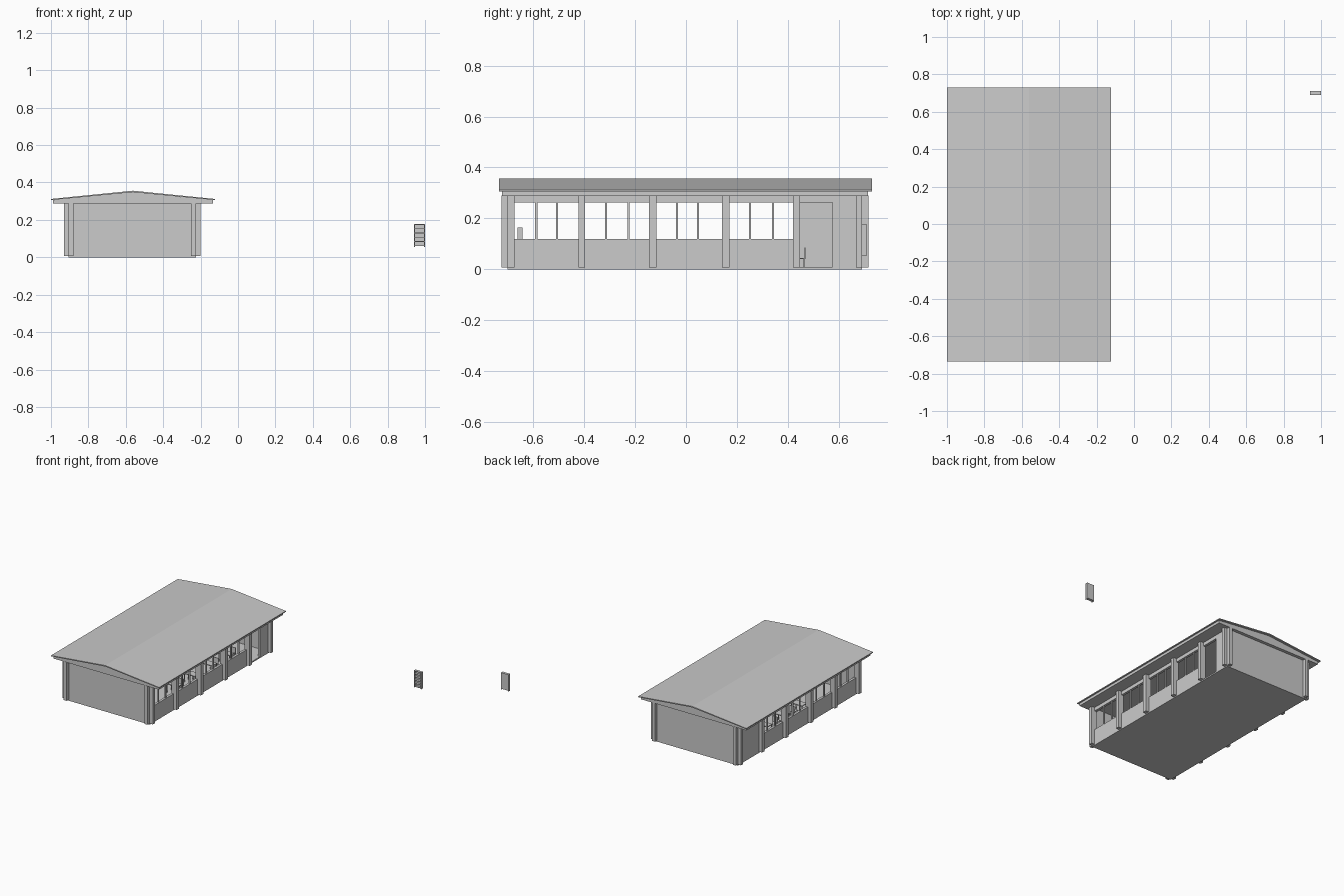
import bpy

if "Cube" in bpy.data.objects:
    bpy.data.objects.remove(bpy.data.objects["Cube"])

CX = -0.565          # building centre line
CY = -0.004
HX, HY = 0.34, 0.696  # half size of wall shell
T = 0.018            # wall thickness


def build(name, verts, faces):
    me = bpy.data.meshes.new(name)
    me.from_pydata(verts, [], faces)
    ob = bpy.data.objects.new(name, me)
    bpy.context.collection.objects.link(ob)
    return ob


def boxes(name, items):
    """One object from (x0, x1, y0, y1, z0, z1) boxes."""
    vs, fs = [], []
    for x0, x1, y0, y1, z0, z1 in items:
        x0, x1 = sorted((x0, x1))
        y0, y1 = sorted((y0, y1))
        n = len(vs)
        vs += [(x, y, z) for z in (z0, z1) for x, y in
               ((x0, y0), (x1, y0), (x1, y1), (x0, y1))]
        fs += [[n + i for i in f] for f in
               ((3, 2, 1, 0), (4, 5, 6, 7), (0, 1, 5, 4),
                (1, 2, 6, 5), (2, 3, 7, 6), (3, 0, 4, 7))]
    return build(name, vs, fs)


def extrude_y(name, profile, y0, y1):
    """Prism from an anticlockwise x-z profile."""
    n = len(profile)
    vs = [(x, y, z) for y in (y0, y1) for x, z in profile]
    fs = [list(range(n)), list(range(2 * n - 1, n - 1, -1))]
    fs += [[(i + 1) % n, i, i + n, (i + 1) % n + n] for i in range(n)]
    return build(name, vs, fs)


# Floor slab
boxes("floor_slab", [(CX - HX, CX + HX, CY - HY, CY + HY, 0.0, 0.01)])

# Solid end walls
for nm, s in (("front_wall", -1), ("back_wall", 1)):
    boxes(nm, [(CX - HX, CX + HX, CY + s * HY, CY + s * (HY - T), 0.002, 0.29)])

# Long side walls: sill wall, lintel, solid or doorway end bay
inner0, inner1 = CY - HY + T, CY + HY - T
for nm, s in (("left", -1), ("right", 1)):
    xo, xi = CX + s * HX, CX + s * (HX - T)
    boxes(nm + "_sill_wall", [(xo, xi, inner0, 0.435, 0.002, 0.12)])
    boxes(nm + "_lintel", [(xo, xi, inner0, inner1, 0.262, 0.29)])
    boxes(nm + "_end_bay_wall",
          [(xo, xi, 0.576 if s > 0 else 0.435, inner1, 0.002, 0.262)])
    # Thin window mullions, two per bay
    xm = CX + s * (HX - T / 2)
    boxes(nm + "_mullions",
          [(xm - 0.005, xm + 0.005, y - 0.004, y + 0.004, 0.12, 0.262)
           for y in (-0.588, -0.506, -0.314, -0.226, -0.036, 0.047, 0.252, 0.341)])
    # Pilasters, including the corner ones
    spans = [(CY - HY, -0.674), (-0.423, -0.396), (-0.145, -0.116),
             (0.141, 0.171), (0.42, 0.448), (0.667, CY + HY)]
    boxes(nm + "_pilasters",
          [(CX + s * (HX + 0.025), CX + s * (HX - T), a, b, 0.008, 0.29)
           for a, b in spans])

# Corner pilasters on the end walls
for nm, s in (("front", -1), ("back", 1)):
    boxes(nm + "_pilasters",
          [(CX + t * HX, CX + t * (HX - 0.025),
            CY + s * HY, CY + s * (HY + 0.024), 0.008, 0.29) for t in (-1, 1)])

# Gable prism under the roof, and the thin roof sheet
RX = -0.562
extrude_y("gable_block", [(RX - 0.427, 0.288), (RX + 0.427, 0.288),
                          (RX + 0.427, 0.307), (RX, 0.348), (RX - 0.427, 0.307)],
          -0.722, 0.715)
extrude_y("roof_sheet", [(RX - 0.438, 0.306), (RX, 0.348), (RX + 0.438, 0.306),
                         (RX + 0.438, 0.312), (RX, 0.356), (RX - 0.438, 0.312)],
          -0.734, 0.731)

# Detached shelf standing off to the right
boxes("detached_shelf",
      [(0.94, 0.945, 0.69, 0.71, 0.055, 0.177), (0.995, 1.0, 0.69, 0.71, 0.055, 0.177),
       (0.945, 0.995, 0.707, 0.71, 0.06, 0.177)] +
      [(0.945, 0.995, 0.69, 0.707, 0.06 + i * 0.0226, 0.064 + i * 0.0226)
       for i in range(6)])

# Room contents: teaching desk, cabinet and wall board at the front end
boxes("wall_board", [(CX - 0.16, CX + 0.16, inner0, inner0 + 0.006, 0.1, 0.22)])
boxes("lectern", [(CX + 0.14, CX + 0.18, -0.662, -0.642, 0.01, 0.165)])

# Rows of desks and chairs
desks, chairs = [], []
for r in range(4):
    y = 0.46 - 0.2 * r
    for c in range(3):
        x = CX + (c - 1) * 0.2
        desks.append((x - 0.045, x + 0.045, y - 0.1, y - 0.045, 0.07, 0.076))
        desks += [(x + a, x + a + 0.005, b, b + 0.005, 0.01, 0.07)
                  for a in (-0.045, 0.04) for b in (y - 0.1, y - 0.05)]
        chairs.append((x - 0.02, x + 0.02, y - 0.035, y + 0.005, 0.04, 0.044))
        chairs.append((x - 0.02, x + 0.02, y + 0.005, y + 0.009, 0.04, 0.085))
        chairs += [(x + a, x + a + 0.004, b, b + 0.004, 0.01, 0.04)
                   for a in (-0.02, 0.016) for b in (y - 0.035, y + 0.001)]
boxes("desks", desks)
boxes("chairs", chairs)
